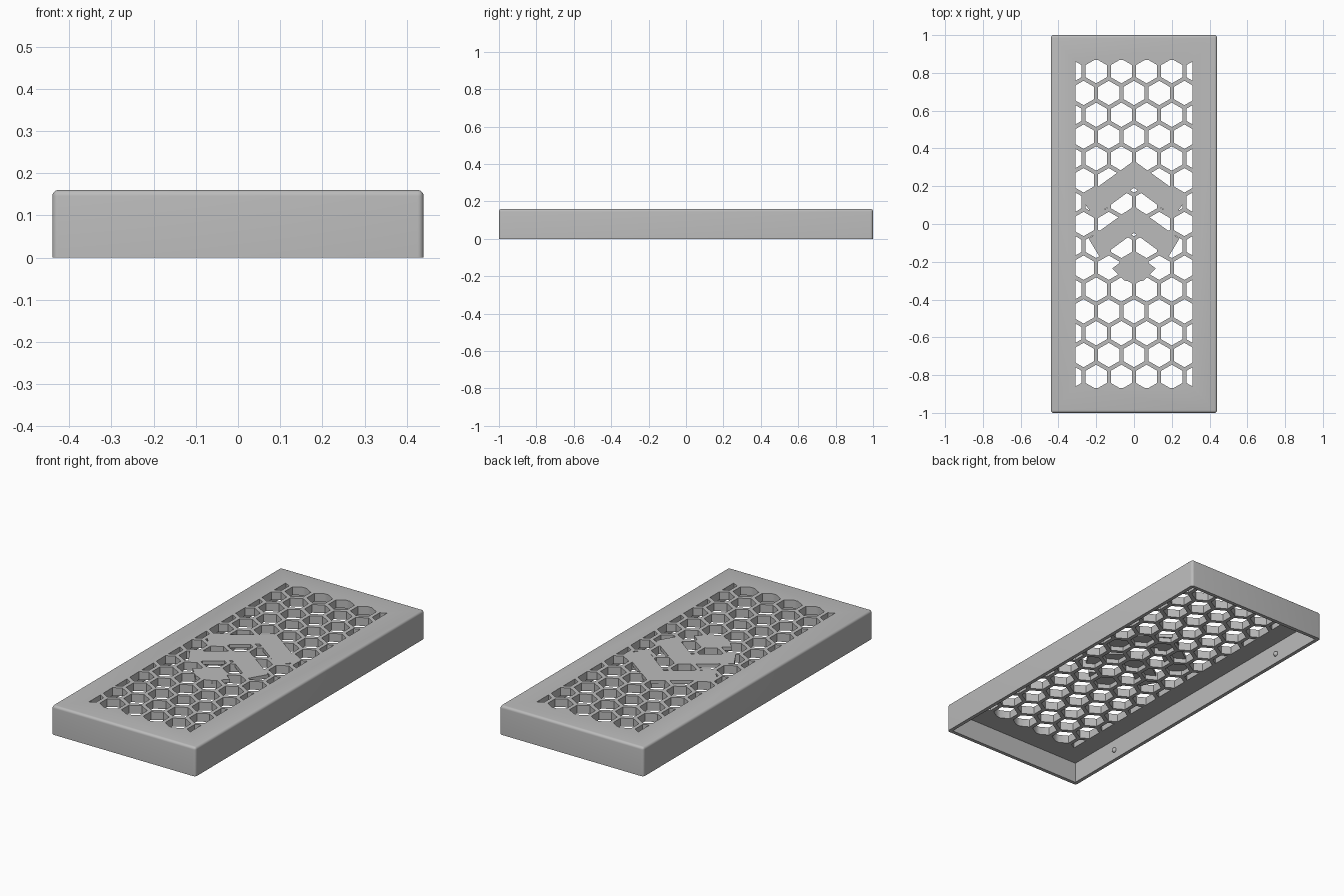
import bpy, bmesh, math
from mathutils import Vector, Matrix

old = bpy.data.objects.get("Cube")
if old:
    bpy.data.objects.remove(old, do_unlink=True)

# Overall sizes
HALF_X, HALF_Y, HEIGHT = 0.44, 1.0, 0.16
WALL, CEILING = 0.02, 0.115
WIN_X, WIN_Y = 0.31, 0.867
PITCH, HEX_R = 0.1335, 0.0647
FILL_Z = 0.14

grey = bpy.data.materials.new("plain grey")
grey.use_nodes = True
colour = (0.5, 0.5, 0.5, 1)
grey.diffuse_color = colour
grey.node_tree.nodes["Principled BSDF"].inputs["Base Color"].default_value = colour


def make_object(name, bm):
    bmesh.ops.recalc_face_normals(bm, faces=bm.faces)
    mesh = bpy.data.meshes.new(name)
    bm.to_mesh(mesh)
    bm.free()
    mesh.materials.append(grey)
    obj = bpy.data.objects.new(name, mesh)
    bpy.context.collection.objects.link(obj)
    return obj


def box(half_x, half_y, z0, z1):
    bm = bmesh.new()
    size = Matrix.Diagonal((2 * half_x, 2 * half_y, z1 - z0, 1))
    place = Matrix.Translation((0, 0, (z0 + z1) / 2))
    bmesh.ops.create_cube(bm, size=1, matrix=place @ size)
    return bm


def extrude_flat(bm, depth):
    faces = bmesh.ops.extrude_face_region(bm, geom=bm.faces[:])["geom"]
    verts = [v for v in faces if isinstance(v, bmesh.types.BMVert)]
    bmesh.ops.translate(bm, verts=verts, vec=(0, 0, depth))


def subtract(target, cutter):
    cutter.hide_render = True
    mod = target.modifiers.new("cut", "BOOLEAN")
    mod.operation = "DIFFERENCE"
    mod.solver = "EXACT"
    mod.object = cutter
    bpy.context.view_layer.objects.active = target
    bpy.ops.object.modifier_apply(modifier=mod.name)
    bpy.data.objects.remove(cutter, do_unlink=True)


# Cover: rounded box, open underneath
bm = box(HALF_X, HALF_Y, 0, HEIGHT)
edges = [e for e in bm.edges if max(v.co.z for v in e.verts) > 0.1]
bmesh.ops.bevel(bm, geom=edges, offset=0.014, segments=5, profile=0.5,
                affect="EDGES")
cover = make_object("grille_cover", bm)
cavity = make_object("cavity_cutter",
                     box(HALF_X - WALL, HALF_Y - WALL, -0.1, CEILING))
subtract(cover, cavity)

# Honeycomb holes, trimmed to a rectangular window
bm = bmesh.new()
for row in range(-7, 8):
    shift = PITCH / 2 if row % 2 else 0
    shift = PITCH / 2 if row % 2 == 0 and row else shift
    shift = 0 if row % 2 else shift
    y = row * PITCH * math.sqrt(3) / 2
    shift = PITCH / 2 if row % 2 else 0
    for col in range(-3, 4):
        x = col * PITCH + shift
        if abs(x) > WIN_X + HEX_R / 2:
            continue
        ring = [bm.verts.new((x + HEX_R * math.sin(k * math.pi / 3),
                              y + HEX_R * math.cos(k * math.pi / 3),
                              CEILING - 0.03)) for k in range(6)]
        bm.faces.new(ring)
for axis, limit in ((Vector((1, 0, 0)), WIN_X), (Vector((0, 1, 0)), WIN_Y)):
    for sign in (-1, 1):
        bmesh.ops.bisect_plane(bm, geom=bm.verts[:] + bm.edges[:] + bm.faces[:],
                               plane_co=axis * limit * sign,
                               plane_no=axis * sign, clear_outer=True)
extrude_flat(bm, 0.12)
holes = make_object("honeycomb_cutter", bm)

# Solid chevrons and diamond that close part of the honeycomb near the top
right_halves = [
    [(0, 0.335), (0.28, 0.133), (0.21, 0.038), (0, 0.192)],
    [(0, 0.095), (0.24, -0.078), (0.18, -0.178), (0, -0.047)],
    [(0, -0.15), (0.115, -0.235), (0.05, -0.30), (0, -0.305)],
]
bm = bmesh.new()
for half in right_halves:
    outline = half + [(-x, y) for x, y in reversed(half) if x]
    bm.faces.new([bm.verts.new((x, y, FILL_Z)) for x, y in outline])
extrude_flat(bm, 0.15)
subtract(holes, make_object("chevron_fill", bm))
subtract(cover, holes)

# Small snap bumps on the inside of the long walls
bm = bmesh.new()
for sx in (-1, 1):
    for sy in (-1, 1):
        place = Matrix.Translation((sx * (HALF_X - WALL), sy * 0.66, 0.053))
        bmesh.ops.create_uvsphere(bm, u_segments=16, v_segments=10,
                                  radius=0.014, matrix=place)
bumps = make_object("snap_bumps", bm)

# Smooth rounded edges, keep flat faces crisp
for obj in (cover, bumps):
    bpy.ops.object.select_all(action="DESELECT")
    obj.select_set(True)
    bpy.context.view_layer.objects.active = obj
    bpy.ops.object.shade_smooth_by_angle(angle=math.radians(30))
